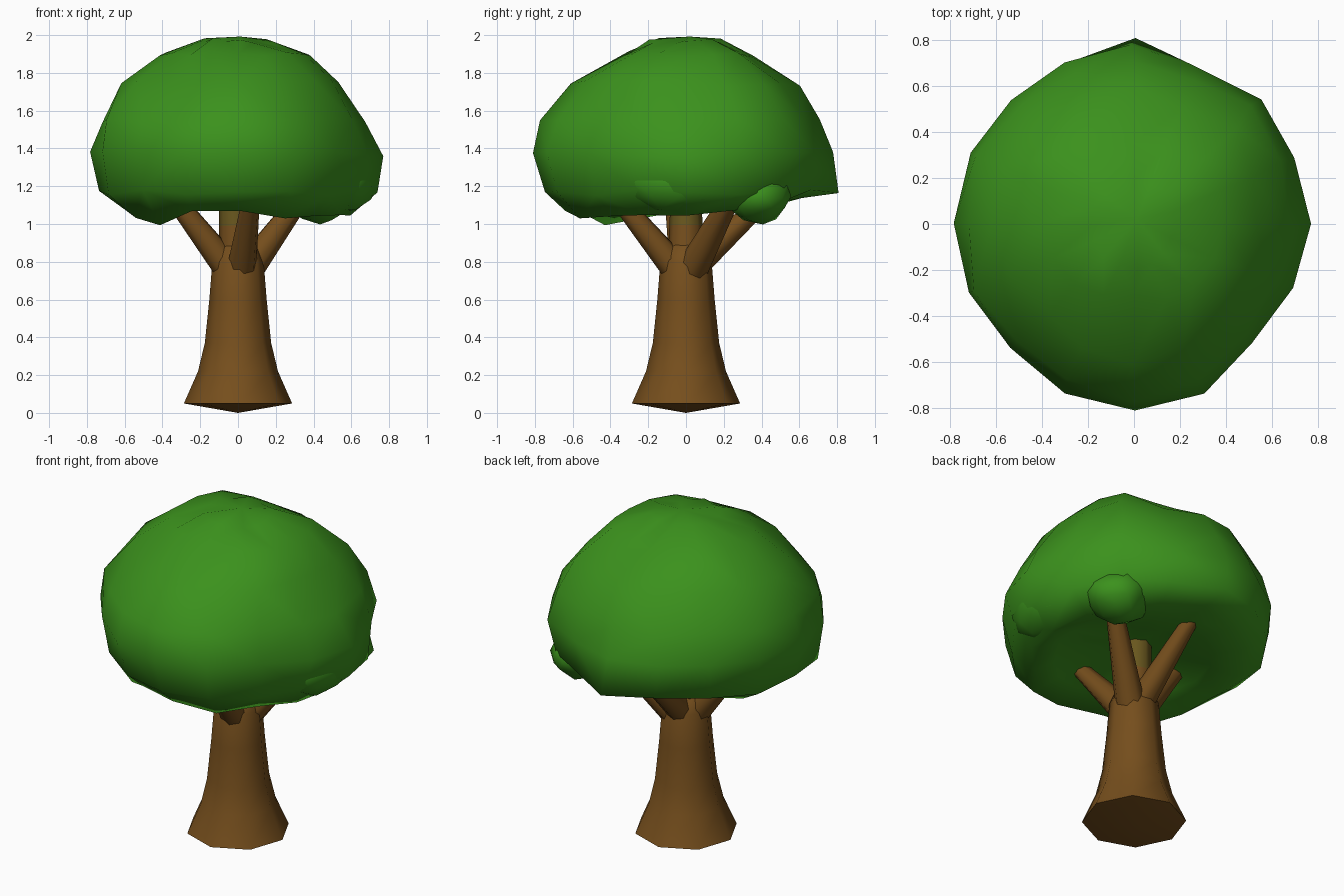
import bpy, bmesh, math, random
from mathutils import Vector, noise

random.seed(4)
if "Cube" in bpy.data.objects:
    bpy.data.objects.remove(bpy.data.objects["Cube"], do_unlink=True)


def make_material(name, rgb):
    mat = bpy.data.materials.new(name)
    mat.use_nodes = True
    colour = (*rgb, 1.0)
    mat.diffuse_color = colour
    mat.node_tree.nodes["Principled BSDF"].inputs["Base Color"].default_value = colour
    return mat


leaf = make_material("leaf green", (0.044, 0.285, 0.012))
bark = make_material("bark brown", (0.18, 0.077, 0.012))
moss = make_material("mossy bark", (0.14, 0.095, 0.013))


def finish(name, bm, mats, angle):
    bmesh.ops.recalc_face_normals(bm, faces=bm.faces)
    mesh = bpy.data.meshes.new(name)
    bm.to_mesh(mesh)
    bm.free()
    for mat in mats:
        mesh.materials.append(mat)
    obj = bpy.data.objects.new(name, mesh)
    bpy.context.collection.objects.link(obj)
    bpy.ops.object.select_all(action="DESELECT")
    obj.select_set(True)
    bpy.context.view_layer.objects.active = obj
    bpy.ops.object.shade_smooth_by_angle(angle=math.radians(angle))


def skin(bm, rings, start, end):
    """Join rings of points into a closed skin with a point at each end."""
    loops = [[bm.verts.new(p) for p in ring] for ring in rings]
    n = len(loops[0])
    first, last = bm.verts.new(start), bm.verts.new(end)
    for k in range(n):
        j = (k + 1) % n
        bm.faces.new((first, loops[0][k], loops[0][j]))
        bm.faces.new((last, loops[-1][j], loops[-1][k]))
        for a, b in zip(loops, loops[1:]):
            bm.faces.new((a[k], b[k], b[j], a[j]))


def roughen(bm, amount, jitter):
    for v in bm.verts:
        v.co += noise.noise_vector(v.co * 3.5) * amount
        v.co += Vector([random.uniform(-jitter, jitter) for _ in range(3)])


# Trunk: flared eight-sided column with a shallow pointed underside
bm = bmesh.new()
rings = []
for z, r in ((0.05, 0.287), (0.22, 0.212), (0.37, 0.176), (0.6, 0.152), (0.8, 0.136), (0.88, 0.1)):
    rings.append([(r * math.cos(k * math.pi / 4 + 0.06), r * math.sin(k * math.pi / 4 + 0.06), z)
                  for k in range(8)])
skin(bm, rings, (0, 0, 0), (0, 0, 0.93))
finish("trunk", bm, [bark], 60)


# Branches: tapered limbs growing from inside the trunk into the crown
def branch(name, base, tip, r0, r1, moss_height=2):
    base, tip = Vector(base), Vector(tip)
    turn = (tip - base).to_track_quat("Z", "Y")
    rings = []
    for t in (0, 0.4, 1):
        r = r0 + (r1 - r0) * t
        rings.append([base.lerp(tip, t) + turn @ Vector((r * math.cos(a), r * math.sin(a), 0))
                      for a in (k * math.tau / 8 for k in range(8))])
    bm = bmesh.new()
    skin(bm, rings, base, tip)
    for f in bm.faces:
        f.material_index = int(f.calc_center_median().z > moss_height)
    finish(name, bm, [bark, moss], 60)


branch("right_branch", (0, 0, 0.7), (-0.42, -0.08, 1.24), 0.085, 0.04)
branch("front_branch", (0.01, 0, 0.7), (0.08, -0.43, 1.22), 0.085, 0.04)
branch("back_branch", (0, 0, 0.74), (-0.04, 0.48, 1.18), 0.08, 0.04)
branch("left_branch", (0.01, 0, 0.7), (0.38, 0.27, 1.2), 0.09, 0.045)
branch("centre_branch", (0, 0, 0.72), (-0.03, 0, 1.4), 0.1, 0.07, 1.08)

# Crown: domed canopy with uneven shoulders, a wavy rim and a shallow underside
reach = [.765, .76, .77, .72, .78, .76, .76, .77, .765, .77, .76, .78, .815, .79, .735, .74]
rim = [1.03, 1.07, 1.08, 1.1, 1.13, 1.12, 1.1, 1.08, 1.06, 1.04, .99, 1.07, 1.07, 1.03, 1.03, 1.05]
# Share of the full reach at four heights, every eighth of a turn from the left
shoulders = [(.52, .7, .88, .97), (.54, .78, .94, .94), (.43, .78, .9, 1.03), (.55, .8, .94, .95),
             (.53, .79, .96, .96), (.49, .72, .97, .95), (.38, .76, .93, .9), (.51, .74, .92, .93)]
rings = [[] for _ in range(9)]
for k, (r, low) in enumerate(zip(reach, rim)):
    a = k * math.tau / len(reach)
    pair = zip(shoulders[k // 2], shoulders[(k + 1) // 2 % len(shoulders)])
    high, upper, middle, lower = [(p + q) / 2 for p, q in pair]
    profile = ((0.24, 1.966), (high, 1.9), (upper, 1.75), (middle, 1.55), (1, 1.38),
               (lower, 1.17), (0.78, low), (0.58, 1.1), (0.3, 1.16))
    for ring, (f, z) in zip(rings, profile):
        ring.append((r * f * math.cos(a), r * f * math.sin(a), z))
bm = bmesh.new()
skin(bm, rings, (0, 0.02, 2.0), (0, 0, 1.18))
roughen(bm, 0.02, 0.012)
bmesh.ops.triangulate(bm, faces=bm.faces)
finish("crown", bm, [leaf], 75)


# Leaf lobes: lumpy clumps that break up the rim
def lobe(name, centre, size):
    bm = bmesh.new()
    bmesh.ops.create_icosphere(bm, subdivisions=2, radius=1)
    for v in bm.verts:
        v.co = Vector(centre) + Vector([c * s for c, s in zip(v.co, size)])
    roughen(bm, 0.04, 0.01)
    finish(name, bm, [leaf], 75)


lobe("left_lobe", (0.55, -0.05, 1.21), (0.19, 0.25, 0.15))
lobe("back_left_lobe", (0.43, 0.38, 1.13), (0.2, 0.17, 0.12))
